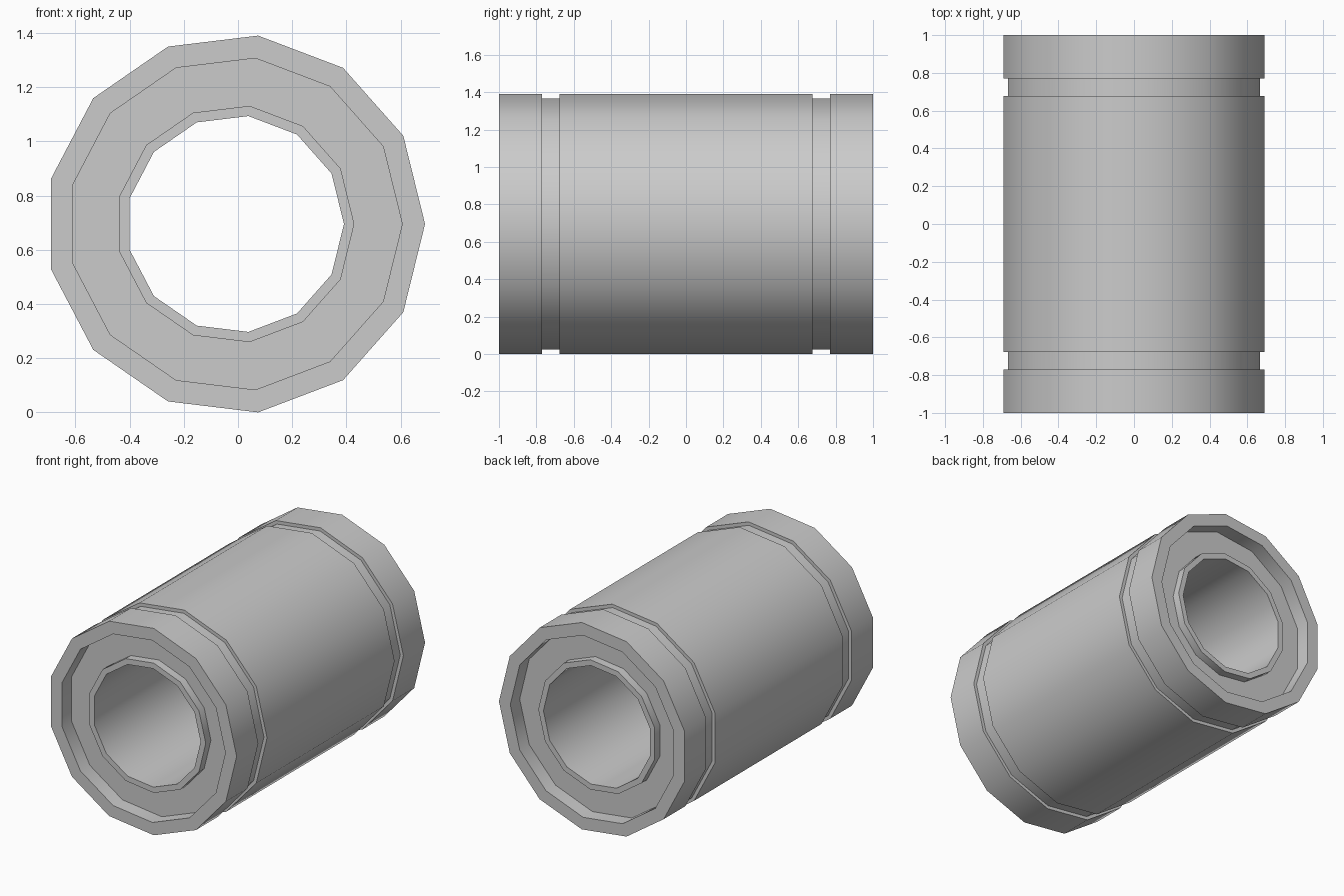
import bpy, bmesh
from math import cos, sin, pi, radians

cube = bpy.data.objects.get("Cube")
if cube:
    bpy.data.objects.remove(cube, do_unlink=True)

SIDES = 13
CENTRE_X, CENTRE_Z = -0.01, 0.695

# Radii of the bushing
OUTER, GROOVE, RECESS, LIP, BORE = 0.70, 0.677, 0.616, 0.439, 0.401

# Half of the wall section as (radius, y), from the mid outside to the bore
half = [(OUTER, 0.677), (GROOVE, 0.677), (GROOVE, 0.77), (OUTER, 0.77),
        (OUTER, 1.0), (RECESS, 1.0), (RECESS, 0.90), (LIP, 0.90),
        (LIP, 0.955), (BORE, 0.955)]
section = half + [(r, -y) for r, y in reversed(half)]

# Grey metal
grey = bpy.data.materials.new("grey metal")
grey.use_nodes = True
colour = (0.6, 0.6, 0.6, 1.0)
grey.diffuse_color = colour
grey.node_tree.nodes["Principled BSDF"].inputs["Base Color"].default_value = colour

# Bushing: the closed section turned around the y axis
bm = bmesh.new()
rings = []
for i in range(SIDES):
    a = 2 * pi * i / SIDES
    rings.append([bm.verts.new((CENTRE_X + r * cos(a), y, CENTRE_Z + r * sin(a)))
                  for r, y in section])
n = len(section)
for i in range(SIDES):
    a, b = rings[i], rings[(i + 1) % SIDES]
    for j in range(n):
        k = (j + 1) % n
        bm.faces.new((a[j], a[k], b[k], b[j]))
bmesh.ops.recalc_face_normals(bm, faces=bm.faces)

mesh = bpy.data.meshes.new("grooved_bushing")
bm.to_mesh(mesh)
bm.free()
mesh.materials.append(grey)
bushing = bpy.data.objects.new("grooved_bushing", mesh)
bpy.context.collection.objects.link(bushing)

# Smooth around the barrel, sharp at the steps
bpy.ops.object.select_all(action="DESELECT")
bushing.select_set(True)
bpy.context.view_layer.objects.active = bushing
bpy.ops.object.shade_smooth_by_angle(angle=radians(35))
